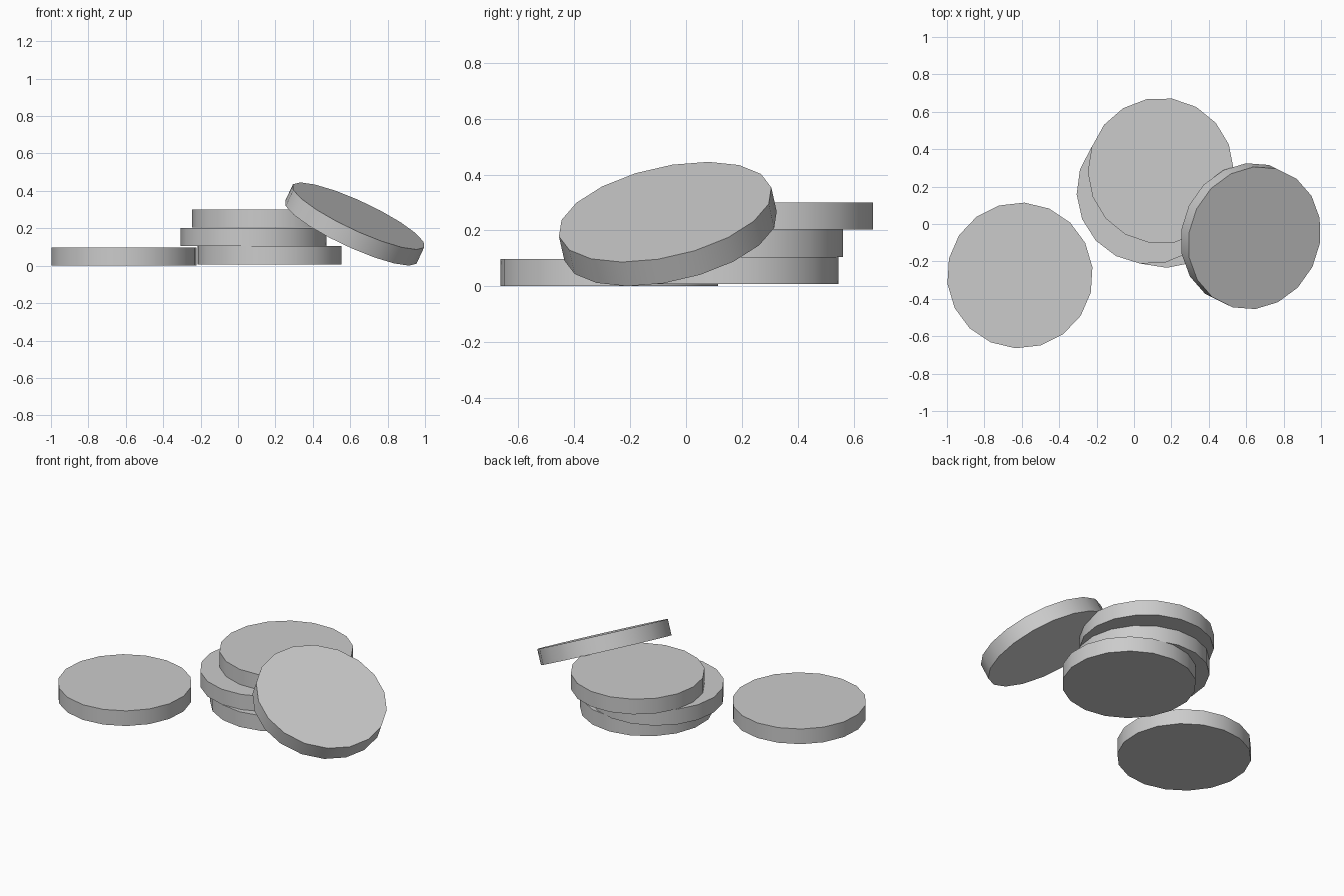
import bpy
from math import radians
from mathutils import Vector, Quaternion

default = bpy.data.objects.get("Cube")
if default:
    bpy.data.objects.remove(default)

RADIUS, THICKNESS, SIDES = 0.39, 0.097, 18

grey = bpy.data.materials.new("plain grey")
grey.use_nodes = True
colour = (0.6, 0.6, 0.6, 1)
grey.diffuse_color = colour
grey.node_tree.nodes["Principled BSDF"].inputs["Base Color"].default_value = colour


def disc(name, centre, first_corner, normal=(0, 0, 1)):
    """A thick disc; first_corner is the angle of one rim corner from +x."""
    bpy.ops.mesh.primitive_cylinder_add(
        vertices=SIDES, radius=RADIUS, depth=THICKNESS, location=centre)
    obj = bpy.context.object
    obj.name = name
    tilt = Vector((0, 0, 1)).rotation_difference(Vector(normal))
    # the primitive has a corner on +y, so turn from there
    spin = Quaternion((0, 0, 1), radians(first_corner - 90))
    obj.rotation_mode = "QUATERNION"
    obj.rotation_quaternion = tilt @ spin
    obj.data.materials.append(grey)
    bpy.ops.object.shade_smooth_by_angle(angle=radians(30))
    return obj


# Loose disc lying flat
disc("loose_disc", (-0.61, -0.275, 0.049), 6.5)

# Untidy stack of three
disc("stack_bottom_disc", (0.168, 0.156, 0.056), 11)
disc("stack_middle_disc", (0.083, 0.175, 0.154), 2.5)
disc("stack_top_disc", (0.143, 0.285, 0.252), 1)

# Disc leaning on the stack
disc("leaning_disc", (0.624, -0.065, 0.223), 13.5, normal=(0.414, -0.2, 0.888))
